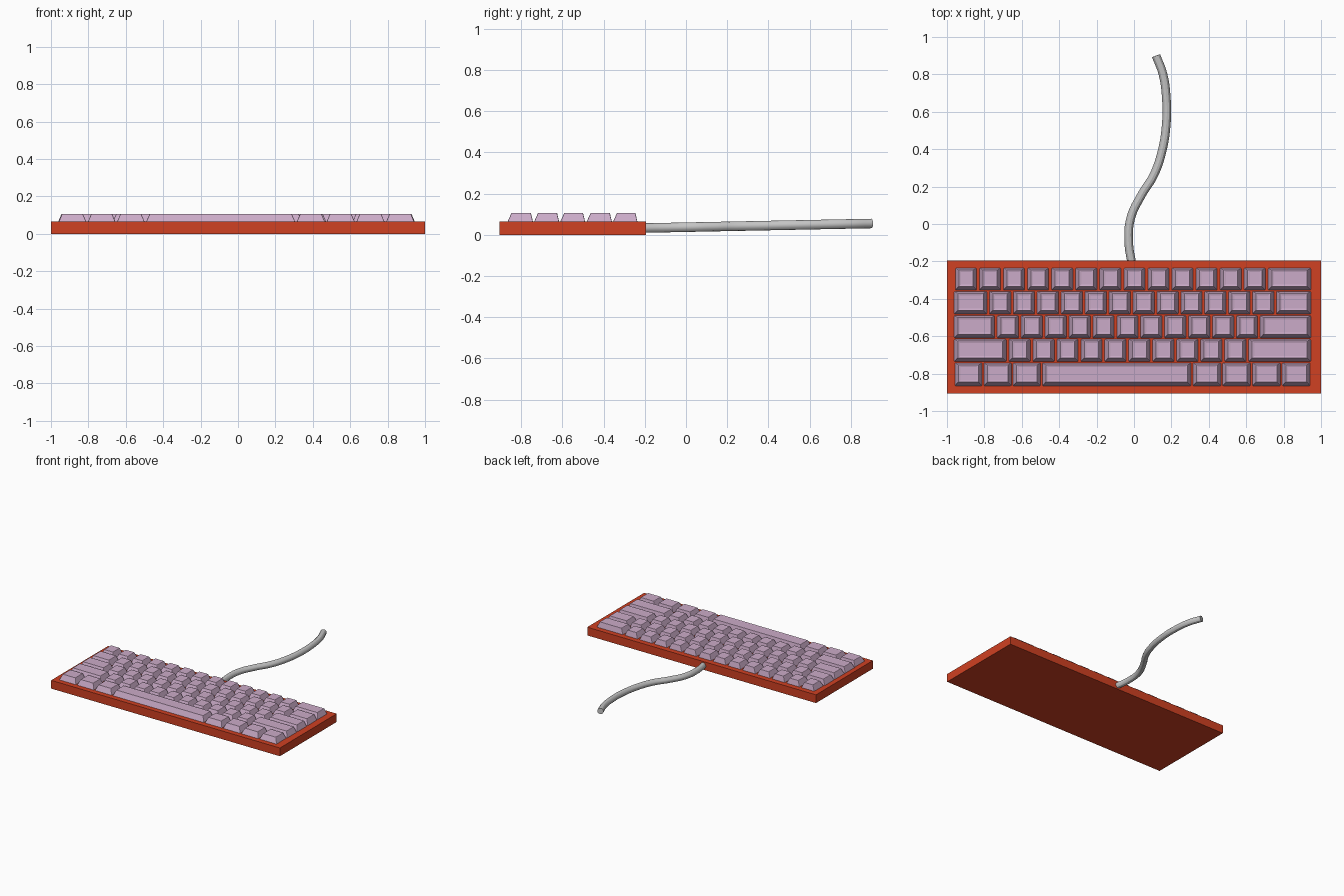
import bpy
import bmesh

cube = bpy.data.objects.get("Cube")
if cube:
    bpy.data.objects.remove(cube, do_unlink=True)


def make_material(name, color):
    mat = bpy.data.materials.new(name)
    mat.use_nodes = True
    mat.diffuse_color = (*color, 1)
    mat.node_tree.nodes["Principled BSDF"].inputs["Base Color"].default_value = (*color, 1)
    return mat


def add_mesh(name, bm, mat):
    bmesh.ops.recalc_face_normals(bm, faces=bm.faces)
    mesh = bpy.data.meshes.new(name)
    bm.to_mesh(mesh)
    bm.free()
    mesh.materials.append(mat)
    obj = bpy.data.objects.new(name, mesh)
    bpy.context.collection.objects.link(obj)
    return obj


red = make_material("case red", (0.63, 0.052, 0.016))
lilac = make_material("key lilac", (0.60, 0.41, 0.58))
grey = make_material("cable grey", (0.55, 0.55, 0.55))

CASE_TOP, KEY_TOP = 0.065, 0.108
LEFT, RIGHT = -0.963, 0.947

# Flat case
bm = bmesh.new()
bmesh.ops.create_cube(bm, size=1)
for v in bm.verts:
    v.co = (v.co.x * 2, v.co.y * 0.71 - 0.55, (v.co.z + 0.5) * CASE_TOP)
add_mesh("case", bm, red)


def add_key(bm, x0, x1, y0, y1):
    """Tapered keycap with a shallow dish in its top."""
    def ring(side, front, back, z):
        return [bm.verts.new(p) for p in (
            (x0 + side, y0 + front, z), (x1 - side, y0 + front, z),
            (x1 - side, y1 - back, z), (x0 + side, y1 - back, z))]
    rings = [ring(0, 0, 0, CASE_TOP - 0.004),
             ring(0.02, 0.021, 0.011, KEY_TOP),
             ring(0.032, 0.031, 0.022, KEY_TOP - 0.003)]
    bm.faces.new(rings[0][::-1])
    bm.faces.new(rings[-1])
    for low, high in zip(rings, rings[1:]):
        for i in range(4):
            j = (i + 1) % 4
            bm.faces.new((low[i], low[j], high[j], high[i]))


# Rows from the back: name, front y, back y, first edge, last edge, key count, gap
rows = [
    ("number_row_keys", -0.355, -0.235, LEFT, 0.71, 13, 0.012),
    ("upper_letter_keys", -0.483, -0.359, -0.78, 0.755, 12, 0.010),
    ("home_row_keys", -0.611, -0.489, -0.738, 0.668, 11, 0.010),
    ("lower_letter_keys", -0.738, -0.615, -0.676, 0.606, 10, 0.010),
    ("left_bottom_keys", -0.867, -0.742, LEFT, -0.495, 3, 0.006),
    ("right_bottom_keys", -0.867, -0.742, 0.31, RIGHT, 4, 0.006),
]


def finish_keys(name, bm):
    obj = add_mesh(name, bm, lilac)
    bevel = obj.modifiers.new("soft edges", "BEVEL")
    bevel.width = 0.004
    bevel.segments = 2
    bevel.limit_method = "ANGLE"


for name, y0, y1, start, end, count, gap in rows:
    bm = bmesh.new()
    pitch = (end - start) / count
    for i in range(count):
        x = start + i * pitch
        add_key(bm, x + gap / 2, x + pitch - gap / 2, y0, y1)
    # Wide keys fill each row out to the margins
    if "bottom" not in name:
        if start > LEFT:
            add_key(bm, LEFT, start - gap / 2, y0, y1)
        add_key(bm, end + gap / 2, RIGHT, y0, y1)
    finish_keys(name, bm)

bm = bmesh.new()
add_key(bm, -0.492, 0.307, -0.867, -0.742)
finish_keys("space_bar", bm)

# Cable winding out of the back and rising gently
path = [(-0.01, -0.22), (-0.028, -0.1), (-0.018, 0.03), (0.04, 0.155),
        (0.105, 0.26), (0.15, 0.39), (0.173, 0.54), (0.173, 0.67),
        (0.155, 0.8), (0.118, 0.9)]
curve = bpy.data.curves.new("cable", "CURVE")
curve.dimensions = "3D"
curve.bevel_depth = 0.023
curve.bevel_resolution = 4
curve.use_fill_caps = True
spline = curve.splines.new("BEZIER")
spline.resolution_u = 6
spline.bezier_points.add(len(path) - 1)
for point, (x, y) in zip(spline.bezier_points, path):
    point.co = (x, y, 0.033 + (y + 0.2) * 0.02)
    point.handle_left_type = point.handle_right_type = "AUTO"
curve.materials.append(grey)
cable = bpy.data.objects.new("cable", curve)
bpy.context.collection.objects.link(cable)
bpy.context.view_layer.objects.active = cable
cable.select_set(True)
bpy.ops.object.convert(target="MESH")
bpy.ops.object.shade_smooth_by_angle()
